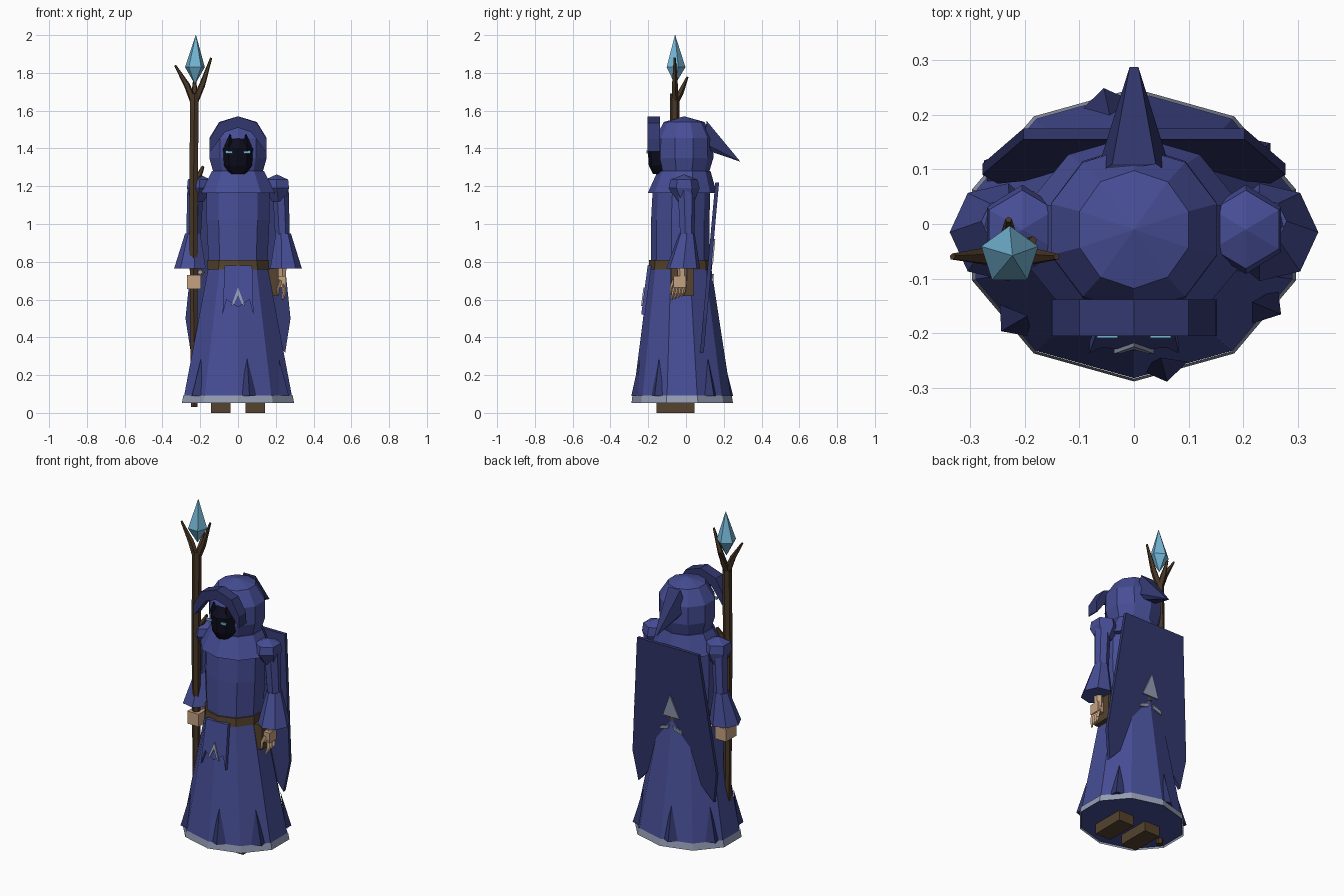
import bpy, bmesh, math
from mathutils import Vector


def material(name, rgb):
    m = bpy.data.materials.new(name)
    m.diffuse_color = (*rgb, 1)
    return m


BLUE = material("robe blue", (0.062, 0.075, 0.30))
NAVY = material("dark blue", (0.032, 0.039, 0.155))
GREY = material("trim grey", (0.30, 0.34, 0.46))
LEATHER = material("leather brown", (0.09, 0.055, 0.026))
WOOD = material("staff wood", (0.065, 0.038, 0.019))
SKIN = material("skin", (0.56, 0.36, 0.22))
CRYSTAL = material("crystal blue", (0.17, 0.46, 0.66))
BLACK = material("face shadow", (0.004, 0.004, 0.012))


def make(name, verts, faces, mat):
    bm = bmesh.new()
    vs = [bm.verts.new(v) for v in verts]
    for f in faces:
        bm.faces.new([vs[i] for i in f])
    bmesh.ops.remove_doubles(bm, verts=bm.verts, dist=0.0001)
    bmesh.ops.recalc_face_normals(bm, faces=bm.faces)
    me = bpy.data.meshes.new(name)
    bm.to_mesh(me)
    bm.free()
    me.materials.append(mat)
    ob = bpy.data.objects.new(name, me)
    bpy.context.collection.objects.link(ob)
    return ob


def skin_rings(name, rings, mat, caps=True):
    n = len(rings[0])
    verts = [v for r in rings for v in r]
    faces = [(k * n + i, k * n + (i + 1) % n, (k + 1) * n + (i + 1) % n, (k + 1) * n + i)
             for k in range(len(rings) - 1) for i in range(n)]
    if caps:
        faces += [tuple(range(n)), tuple(range(len(verts) - n, len(verts)))]
    return make(name, verts, faces, mat)


def loft(name, rings, mat, n=10, phase=90, caps=True):
    """Stack of level ellipses given as (x, y, z, rx, ry)."""
    out = []
    for x, y, z, rx, ry in rings:
        angs = [math.radians(phase + 360 * i / n) for i in range(n)]
        out.append([(x + rx * math.cos(a), y + ry * math.sin(a), z) for a in angs])
    return skin_rings(name, out, mat, caps)


def tube(name, pts, radii, mat, n=5):
    """Tapered limb along a path."""
    pts = [Vector(p) for p in pts]
    rings = []
    for i, p in enumerate(pts):
        d = (pts[min(i + 1, len(pts) - 1)] - pts[max(i - 1, 0)]).normalized()
        u = d.cross(Vector((1, 0, 0.01))).normalized()
        w = d.cross(u)
        rings.append([p + radii[i] * (u * math.cos(a) + w * math.sin(a))
                      for a in [2 * math.pi * k / n for k in range(n)]])
    return skin_rings(name, rings, mat)


def box(name, lo, hi, mat):
    rings = [[(lo[0], lo[1], z), (hi[0], lo[1], z), (hi[0], hi[1], z), (lo[0], hi[1], z)]
             for z in (lo[2], hi[2])]
    return skin_rings(name, rings, mat)


def plate(name, outline, y_of_z, thick, mat):
    """Outline in x, z pushed along y, lying on the slope y_of_z."""
    rings = [[(x, y_of_z(z) + t, z) for x, z in outline] for t in (0, thick)]
    return skin_rings(name, rings, mat)


def mirrored(half):
    return half + [(-x, z) for x, z in reversed(half) if x]


# Skirt, hem trim, torso, belt and shoulder mantle
def skirt_at(z):
    t = (z - 0.05) / 0.73
    return (0, -0.02 - 0.01 * t, z, 0.308 - 0.145 * t, 0.264 - 0.102 * t)


loft("skirt", [skirt_at(0.06), skirt_at(0.78)], BLUE)
trim = []
for z in (0.052, 0.092):
    x, y, z, rx, ry = skirt_at(z)
    trim.append((x, y, z, rx + 0.005, ry + 0.005))
loft("hem_trim", trim, GREY, caps=False)
loft("torso", [(0, -0.03, 0.78, 0.163, 0.155), (0, -0.03, 1.02, 0.175, 0.155),
               (0, -0.025, 1.17, 0.175, 0.152), (0, -0.02, 1.25, 0.14, 0.13)], BLUE)
loft("belt", [(0, -0.03, 0.76, 0.174, 0.169), (0, -0.03, 0.81, 0.172, 0.165)], LEATHER)
loft("mantle", [(0, -0.02, 1.165, 0.205, 0.182), (0, -0.01, 1.28, 0.145, 0.14)], BLUE)

# Torn cloth points around the hem
for ang in (-79, 220, -32, 38, 100, 150):
    pts = []
    for da, z, k in ((-9, 0.09, 0.955), (9, 0.09, 0.955), (0, 0.09, 1.06), (0, 0.29, 0.98)):
        _, cy, _, rx, ry = skirt_at(z)
        a = math.radians(ang + da)
        pts.append((k * rx * math.cos(a), cy + k * ry * math.sin(a), z))
    make("hem_point", pts, [(0, 1, 2), (0, 1, 3), (1, 2, 3), (2, 0, 3)], NAVY)

# Front panel with forked end and chevron badge
front = lambda z: -0.203 - (0.78 - z) * 0.131
plate("front_panel", [(-0.07, 0.78), (0.075, 0.78), (0.082, 0.52), (0.06, 0.60),
                      (0, 0.56), (-0.06, 0.60), (-0.082, 0.52)], front, 0.02, BLUE)
chevron = [(0, 0.665), (0.037, 0.565), (0.022, 0.575), (0, 0.625), (-0.022, 0.575), (-0.037, 0.565)]
plate("front_badge", chevron, lambda z: front(z) - 0.007, 0.008, GREY)

# Hood, trailing hood tip and arched brim
loft("hood", [(0, -0.01, 1.25, 0.13, 0.125), (0, -0.01, 1.35, 0.16, 0.155),
              (0, -0.01, 1.455, 0.16, 0.152), (0, -0.01, 1.54, 0.105, 0.108),
              (0, -0.01, 1.57, 0.001, 0.001)], BLUE)
make("hood_tip", [(-0.04, 0.11, 1.545), (0.04, 0.11, 1.545), (0.07, 0.09, 1.43),
                  (0.035, 0.14, 1.38), (-0.035, 0.14, 1.38), (-0.07, 0.09, 1.43),
                  (0.008, 0.288, 1.33), (-0.008, 0.288, 1.33)],
     [(0, 1, 2, 3, 4, 5), (0, 1, 6, 7), (1, 2, 6), (2, 3, 6), (3, 4, 7, 6), (4, 5, 7), (5, 0, 7)], NAVY)
outer = [(-0.152, 1.385), (-0.15, 1.45), (-0.10, 1.535), (0, 1.57), (0.10, 1.535), (0.15, 1.45), (0.152, 1.385)]
inner = [(-0.145, 1.385), (-0.105, 1.44), (-0.068, 1.487), (0, 1.51), (0.068, 1.487), (0.105, 1.44), (0.145, 1.385)]
brim = [[(ox, y, oz) if o else (ix, y, iz) for o, y in ((1, -0.205), (1, -0.138), (0, -0.138), (0, -0.205))]
        for (ox, oz), (ix, iz) in zip(outer, inner)]
skin_rings("hood_brim", brim, NAVY)

# Shadowed face with brow spikes and glowing eyes
loft("face", [(0, -0.115, 1.265, 0.045, 0.06), (0, -0.115, 1.31, 0.078, 0.082),
              (0, -0.115, 1.40, 0.083, 0.088), (0, -0.10, 1.455, 0.05, 0.06)], BLACK)
for s in (-1, 1):
    tube("brow_spike", [(s * 0.05, -0.16, 1.41), (s * 0.042, -0.168, 1.475)], [0.024, 0.003], BLACK, 4)
    plate("eye", [(s * 0.028, 1.373), (s * 0.064, 1.373), (s * 0.068, 1.389), (s * 0.03, 1.386)],
          lambda z: -0.209, 0.008, CRYSTAL)

# Arms: shoulder puffs, flared sleeves, boots
for s in (-1, 1):
    loft("shoulder", [(s * 0.215, 0, 1.12, 0.04, 0.045), (s * 0.205, -0.01, 1.19, 0.075, 0.082),
                      (s * 0.205, -0.01, 1.235, 0.07, 0.072), (s * 0.205, -0.01, 1.262, 0.002, 0.002)],
         BLUE, 6)
    loft("upper_arm", [(s * 0.235, 0.005, 0.945, 0.04, 0.04), (s * 0.225, 0, 1.20, 0.044, 0.05)], BLUE, 7)
    loft("sleeve", [(s * 0.25, -0.015, 0.765, 0.088, 0.092), (s * 0.238, 0.005, 0.95, 0.042, 0.042)],
         BLUE, 7, 0 if s > 0 else 180)
    loft("wrist", [(s * 0.235, -0.02, 0.70, 0.022, 0.024), (s * 0.235, -0.02, 0.80, 0.025, 0.028)], SKIN, 6)
    x0, x1 = sorted((s * 0.04, s * 0.142))
    box("boot", (x0, -0.155, 0), (x1, 0.045, 0.075), LEATHER)

# Open hand and gripping hand
box("open_palm", (0.215, -0.065, 0.665), (0.255, 0.0, 0.725), SKIN)
for i in range(4):
    y = -0.058 + i * 0.017
    tube("finger", [(0.24, y, 0.68), (0.245, y - 0.008, 0.635), (0.235, y - 0.018, 0.60 + 0.006 * i)],
         [0.011, 0.010, 0.006], SKIN, 4)
tube("thumb", [(0.222, -0.06, 0.70), (0.21, -0.075, 0.665), (0.212, -0.08, 0.63)], [0.013, 0.011, 0.006], SKIN, 4)
box("grip_hand", (-0.27, -0.095, 0.655), (-0.195, 0.005, 0.73), SKIN)
tube("grip_thumb", [(-0.20, 0.0, 0.745), (-0.185, 0.06, 0.745)], [0.014, 0.011], SKIN, 4)

# Belt pouch
box("pouch", (0.13, -0.08, 0.62), (0.215, 0.04, 0.765), LEATHER)

# Forked staff with crystal
loft("staff", [(-0.232, -0.06, 0.03, 0.02, 0.02), (-0.235, -0.06, 0.70, 0.023, 0.023),
               (-0.235, -0.06, 1.25, 0.026, 0.026), (-0.23, -0.06, 1.69, 0.026, 0.026)], WOOD, 6)
for mid, tip in (((-0.27, -0.06, 1.735), (-0.333, -0.06, 1.84)),
                 ((-0.19, -0.06, 1.735), (-0.142, -0.06, 1.88)),
                 ((-0.23, -0.028, 1.70), (-0.23, 0.008, 1.78))):
    tube("staff_prong", [(-0.232, -0.06, 1.64), mid, tip], [0.02, 0.017, 0.006], WOOD)
tube("staff_twig", [(-0.235, -0.055, 1.22), (-0.20, -0.04, 1.27), (-0.185, -0.03, 1.305)],
     [0.018, 0.014, 0.008], WOOD)
loft("crystal", [(-0.228, -0.058, 1.74, 0.001, 0.001), (-0.228, -0.058, 1.83, 0.055, 0.055),
                 (-0.223, -0.058, 2.0, 0.001, 0.001)], CRYSTAL, 5)

# Flat back cape with arrow emblem
back = lambda z: 0.155 - (1.22 - z) * 0.09
plate("back_cape", mirrored([(0.203, 1.22), (0.278, 0.5), (0.25, 0.32), (0.16, 0.42)]), back, 0.02, NAVY)
badge = lambda z: back(z) + 0.019
plate("back_arrow", [(0, 0.92), (0.055, 0.785), (-0.055, 0.785)], badge, 0.008, GREY)
for s in (-1, 1):
    plate("back_bar", [(s * 0.012, 0.735), (s * 0.07, 0.715), (s * 0.075, 0.695), (s * 0.02, 0.712)],
          lambda z: badge(z) + 0.008, 0.009, GREY)
